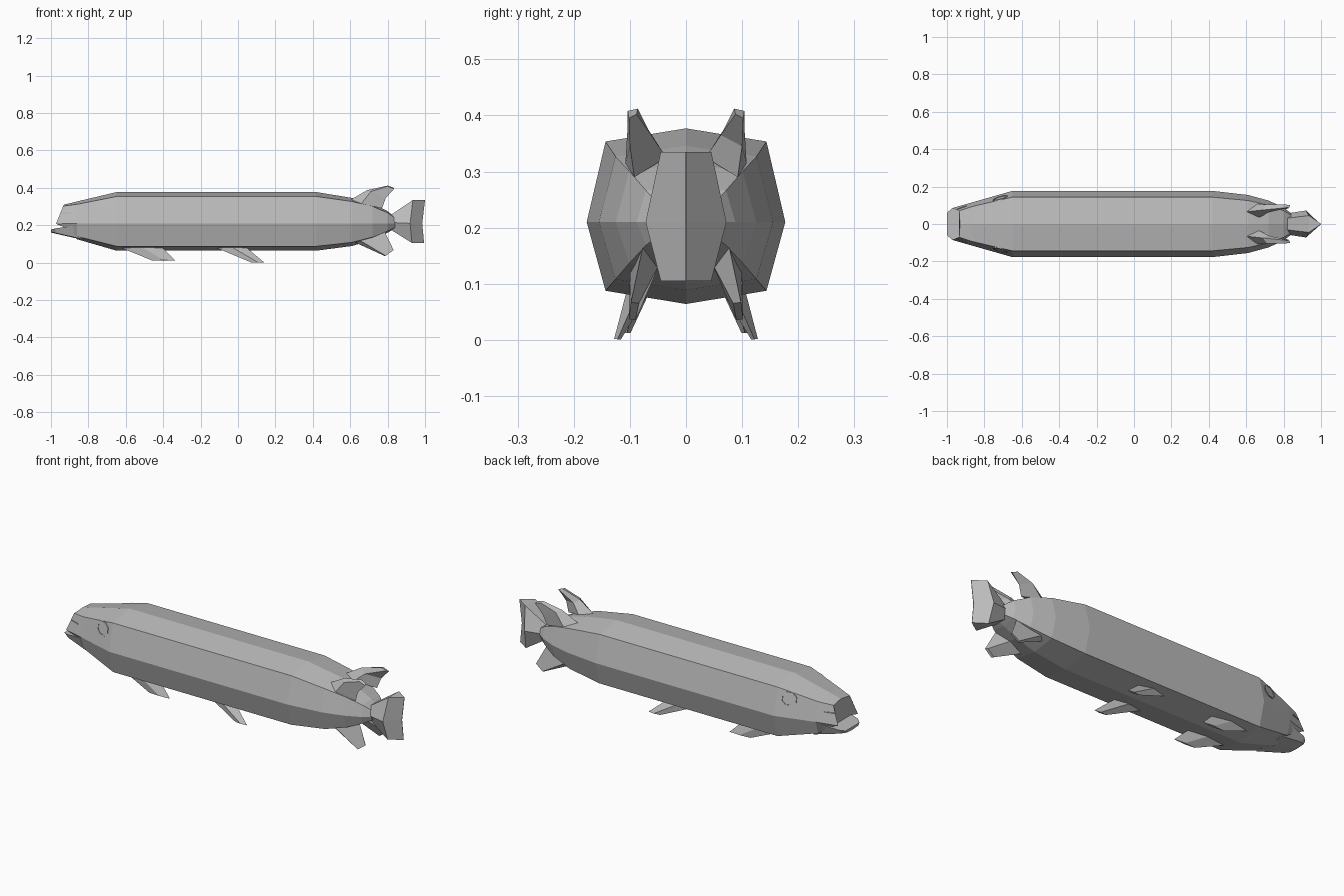
import bpy
import bmesh
from math import cos, sin, pi
from mathutils import Vector

cube = bpy.data.objects.get("Cube")
if cube:
    bpy.data.objects.remove(cube)

grey = bpy.data.materials.new("hull grey")
grey.use_nodes = True
colour = (0.5, 0.5, 0.5, 1)
grey.diffuse_color = colour
grey.node_tree.nodes["Principled BSDF"].inputs["Base Color"].default_value = colour


def loft(name, rings, mirror=False):
    """Skin a row of equal-length rings and cap both ends."""
    bm = bmesh.new()
    rows = [[bm.verts.new(p) for p in ring] for ring in rings]
    n = len(rows[0])
    for a, b in zip(rows, rows[1:]):
        for i in range(n):
            j = (i + 1) % n
            bm.faces.new((a[i], a[j], b[j], b[i]))
    bm.faces.new(rows[0])
    bm.faces.new(rows[-1])
    bmesh.ops.remove_doubles(bm, verts=bm.verts, dist=0.0005)
    bmesh.ops.recalc_face_normals(bm, faces=bm.faces)
    mesh = bpy.data.meshes.new(name)
    bm.to_mesh(mesh)
    bm.free()
    mesh.materials.append(grey)
    obj = bpy.data.objects.new(name, mesh)
    bpy.context.collection.objects.link(obj)
    if mirror:
        mod = obj.modifiers.new("Mirror", "MIRROR")
        mod.use_axis = (False, True, False)
    return obj


def symmetric(half):
    """Close a half section, given from top to bottom, across y = 0."""
    return half + [(x, -y, z) for x, y, z in reversed(half) if y > 0]


def hull_ring(x, w, top, bottom):
    drop = (top - bottom) * 0.075
    return symmetric([(x, 0, top), (x, w * 0.81, top - drop), (x, w, 0.21),
                      (x, w * 0.81, bottom + drop), (x, 0, bottom)])


# Eight-sided hull with a slanted snout
snout = symmetric([(-0.93, 0, 0.31), (-0.935, 0.07, 0.302), (-0.973, 0.085, 0.207),
                   (-0.93, 0.08, 0.19), (-0.93, 0, 0.185)])
stations = [(-0.86, 0.117, 0.327, 0.125), (-0.65, 0.177, 0.377, 0.064),
            (0.42, 0.177, 0.377, 0.064), (0.61, 0.155, 0.346, 0.089),
            (0.72, 0.125, 0.315, 0.122), (0.80, 0.088, 0.275, 0.16),
            (0.84, 0.058, 0.243, 0.183)]
loft("hull", [snout] + [hull_ring(*s) for s in stations])

# Protruding lower jaw
loft("lower_jaw", [symmetric([(x, 0, t), (x, w, t), (x, w * 0.8, b), (x, 0, b - 0.003)])
                   for x, w, t, b in [(-0.83, 0.115, 0.205, 0.125),
                                      (-0.975, 0.082, 0.183, 0.158),
                                      (-1.0, 0.06, 0.177, 0.164)]])

# Tail: narrow stem widening to a tall fluke, then a notched trailing edge
loft("tail_fluke", [
    symmetric([(0.81, 0.03, 0.25), (0.81, 0.055, 0.215), (0.81, 0.03, 0.18)]),
    symmetric([(0.935, 0.045, 0.335), (0.92, 0.072, 0.21), (0.93, 0.045, 0.105)]),
    symmetric([(1.0, 0.001, 0.335), (0.985, 0.001, 0.21), (0.995, 0.001, 0.105)])])

# Upper tail fins, sweeping up and back
loft("upper_tail_fins", [
    [(0.60, 0.065, 0.335), (0.66, 0.108, 0.315), (0.77, 0.092, 0.29), (0.67, 0.035, 0.325)],
    [(0.69, 0.075, 0.387), (0.71, 0.104, 0.38), (0.79, 0.10, 0.345), (0.72, 0.062, 0.365)],
    [(0.80, 0.086, 0.412), (0.80, 0.104, 0.408), (0.835, 0.102, 0.395), (0.83, 0.088, 0.402)]],
    mirror=True)

# Lower tail fins, sweeping down and back
loft("lower_tail_fins", [
    [(0.61, 0.075, 0.115), (0.65, 0.10, 0.12), (0.78, 0.075, 0.175), (0.70, 0.045, 0.14)],
    [(0.785, 0.09, 0.035), (0.79, 0.102, 0.037), (0.832, 0.098, 0.067), (0.825, 0.084, 0.065)]],
    mirror=True)

# Two pairs of thin swept belly fins
for name, x0, x1, tip0, tip1, y, z in [
        ("front_belly_fins", -0.64, -0.41, -0.46, -0.335, 0.105, 0.012),
        ("middle_belly_fins", -0.13, 0.04, 0.07, 0.14, 0.122, 0.001)]:
    loft(name, [
        [(x0, 0.085, 0.085), ((x0 + x1) / 2, 0.105, 0.09), (x1, 0.085, 0.085),
         ((x0 + x1) / 2, 0.065, 0.085)],
        [(tip0, y, z), ((tip0 + tip1) / 2, y + 0.006, z + 0.001), (tip1, y, z),
         ((tip0 + tip1) / 2, y - 0.006, z)]], mirror=True)


# Eyes: thin eight-sided plates lying on the sloping cheeks
def cheek(x, z):
    """Half width of the head between the side ridge and the shoulder."""
    t = (x + 0.86) / 0.21
    w = 0.117 + t * 0.06
    shoulder = 0.312 + t * 0.042
    return w * (1 - 0.19 * (z - 0.21) / (shoulder - 0.21))


def eye_ring(radius, lift):
    ring = []
    for i in range(8):
        a = (i + 0.5) * pi / 4
        x, z = -0.715 + radius * cos(a), 0.304 + 0.9 * radius * sin(a)
        ring.append(Vector((x, cheek(x, z) + lift, z)))
    return ring


loft("eyes", [eye_ring(0.041, -0.003), eye_ring(0.041, 0.004),
              eye_ring(0.034, 0.004), eye_ring(0.034, 0.001)], mirror=True)

# Nostril slits on the snout
loft("nostril_slits", [[(x, y, 0.262), (x, y + 0.004, 0.262), (x, y + 0.004, 0.267),
                        (x, y, 0.267)] for x, y in [(-0.945, 0.077), (-0.895, 0.095)]],
     mirror=True)
